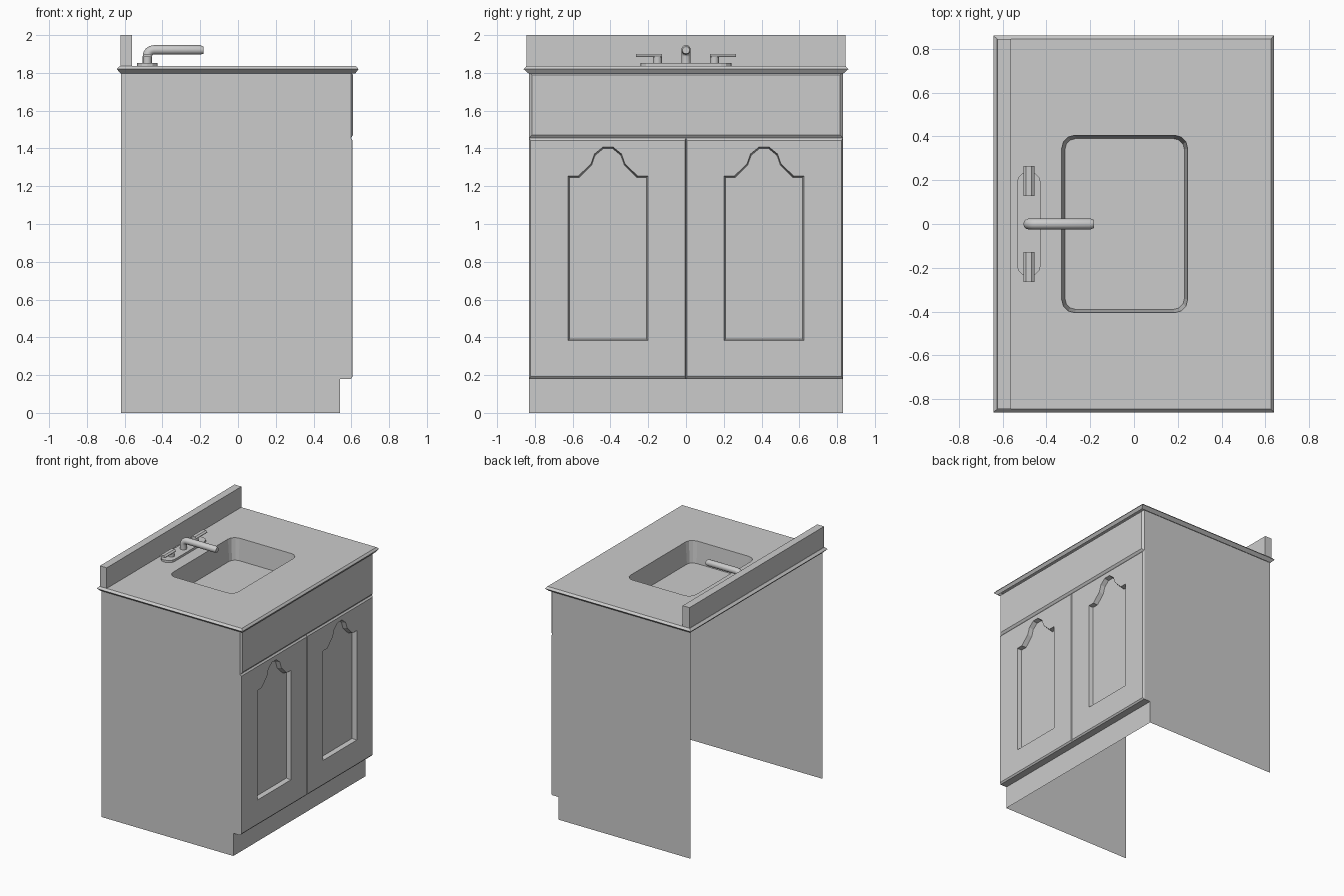
import bpy, bmesh
from math import sin, cos, pi, radians
from mathutils import Vector

if "Cube" in bpy.data.objects:
    bpy.data.objects.remove(bpy.data.objects["Cube"])


def finish(name, bm, smooth=False):
    bmesh.ops.recalc_face_normals(bm, faces=bm.faces)
    me = bpy.data.meshes.new(name)
    bm.to_mesh(me)
    bm.free()
    ob = bpy.data.objects.new(name, me)
    bpy.context.collection.objects.link(ob)
    if smooth:
        bpy.ops.object.select_all(action='DESELECT')
        ob.select_set(True)
        bpy.context.view_layer.objects.active = ob
        bpy.ops.object.shade_smooth_by_angle(angle=radians(40))
    return ob


def loft(bm, rings):
    """Skin a list of equal-length point loops, return the vertex loops."""
    loops = [[bm.verts.new(p) for p in r] for r in rings]
    for a, b in zip(loops, loops[1:]):
        n = len(a)
        for i in range(n):
            bm.faces.new((a[i], a[(i + 1) % n], b[(i + 1) % n], b[i]))
    return loops


def solid(name, rings, smooth=False):
    bm = bmesh.new()
    loops = loft(bm, rings)
    bm.faces.new(loops[0])
    bm.faces.new(loops[-1])
    return finish(name, bm, smooth)


def recessed(name, outer, inner, normal, smooth=False):
    """Edge profile outside, pocket inside, flat rim between the two."""
    bm = bmesh.new()
    o, n = loft(bm, outer)[-1], loft(bm, inner)
    bm.faces.new(n[-1])
    edges = []
    for lp in (o, n[0]):
        for i in range(len(lp)):
            a, b = lp[i], lp[(i + 1) % len(lp)]
            edges.append(bm.edges.get((a, b)) or bm.edges.new((a, b)))
    bmesh.ops.triangle_fill(bm, use_beauty=True, use_dissolve=False,
                            edges=edges, normal=normal)
    return finish(name, bm, smooth)


def rect_xy(x0, x1, y0, y1, z):
    return [(x0, y0, z), (x1, y0, z), (x1, y1, z), (x0, y1, z)]


def rect_yz(x, y0, y1, z0, z1):
    return [(x, y0, z0), (x, y1, z0), (x, y1, z1), (x, y0, z1)]


def round_rect(x0, x1, y0, y1, r, z, seg=3):
    corners = [(x1 - r, y1 - r), (x0 + r, y1 - r), (x0 + r, y0 + r), (x1 - r, y0 + r)]
    return [(cx + r * cos(t), cy + r * sin(t), z)
            for k, (cx, cy) in enumerate(corners)
            for t in [(k + i / seg) * pi / 2 for i in range(seg + 1)]]


# Cabinet carcass: thin sides with toe notch, kick board, open back and bottom
W, F, K = 0.83, 0.597, 0.18
side = [(-0.62, 0), (0.54, 0), (0.54, K), (F, K), (F, 1.8), (-0.62, 1.8)]
bm = bmesh.new()
l, r = [[bm.verts.new((x, s * W, z)) for x, z in side] for s in (-1, 1)]
bm.faces.new(l)
bm.faces.new(r)
for i in (1, 2):
    bm.faces.new((l[i], l[i + 1], r[i + 1], r[i]))
finish("cabinet_body", bm)

# False drawer front with bevelled edges
bm = bmesh.new()
loops = loft(bm, [rect_yz(F, -W, W, 1.455, 1.8),
                  rect_yz(0.61, -W + 0.014, W - 0.014, 1.472, 1.79)])
bm.faces.new(loops[-1])
finish("drawer_front", bm)

# Doors with arched recessed panels
half = [(0.207, 0.387), (0.207, 1.25), (0.155, 1.25), (0.088, 1.315),
        (0.07, 1.367), (0.026, 1.403)]
arch = half + [(-y, z) for y, z in reversed(half)]


def arch_ring(x, c, grow):
    cz = 0.85
    return [(x, c + y * (1 + grow / 0.2), cz + (z - cz) * (1 + grow / 0.5)) for y, z in arch]


for s, nm in ((-1, "left"), (1, "right")):
    y0, y1 = sorted((0, s * W))
    b = 0.012
    recessed("door_" + nm,
             [rect_yz(F, y0, y1, K, 1.455),
              rect_yz(0.607, y0 + b / 2, y1 - b / 2, K + b, 1.455 - b)],
             [arch_ring(0.607, s * 0.413, 0.004), arch_ring(0.572, s * 0.413, -0.004)],
             Vector((1, 0, 0)))

# Countertop with pointed edge profile and sunken basin
recessed("countertop_basin",
         [rect_xy(-0.622, 0.622, -0.835, 0.835, 1.798),
          rect_xy(-0.642, 0.638, -0.86, 0.86, 1.82),
          rect_xy(-0.625, 0.625, -0.845, 0.845, 1.836)],
         [round_rect(-0.33, 0.245, -0.405, 0.405, 0.06, 1.836),
          round_rect(-0.315, 0.23, -0.39, 0.39, 0.05, 1.665)],
         Vector((0, 0, 1)))

# Backsplash
solid("backsplash", [rect_xy(-0.622, -0.562, -0.845, 0.845, z) for z in (1.836, 2.0)])

# Faucet base plate
solid("faucet_base", [round_rect(-0.535, -0.425, -0.24, 0.24, 0.054, z) for z in (1.836, 1.853)])


# Spout: tube swept along an elbow path (x, z, tilt, radius)
def tube_ring(x, z, a, rad, n=12):
    return [(x - rad * sin(a) * cos(t), rad * sin(t), z + rad * cos(a) * cos(t))
            for t in [2 * pi * i / n for i in range(n)]]


path = [(-0.48, 1.85, pi / 2, 0.025)]
for i in range(5):
    t = i / 4 * pi / 2
    path.append((-0.445 - 0.035 * cos(t), 1.887 + 0.035 * sin(t), pi / 2 - t, 0.025))
path += [(-0.2, 1.922, 0, 0.025), (-0.183, 1.92, 0, 0.019)]
solid("faucet_spout", [tube_ring(*p) for p in path], True)

# Tap handles: post and flat bevelled lever
lever = [(-0.505, 1.885), (-0.455, 1.885), (-0.455, 1.89),
         (-0.467, 1.9), (-0.493, 1.9), (-0.505, 1.89)]
for s, nm in ((-1, "left"), (1, "right")):
    solid("tap_post_" + nm,
          [[(-0.48 + 0.024 * cos(t), s * 0.151 + 0.024 * sin(t), z)
            for t in [2 * pi * i / 10 for i in range(10)]] for z in (1.85, 1.887)], True)
    solid("tap_lever_" + nm, [[(x, s * y, z) for x, z in lever] for y in (0.127, 0.265)])
